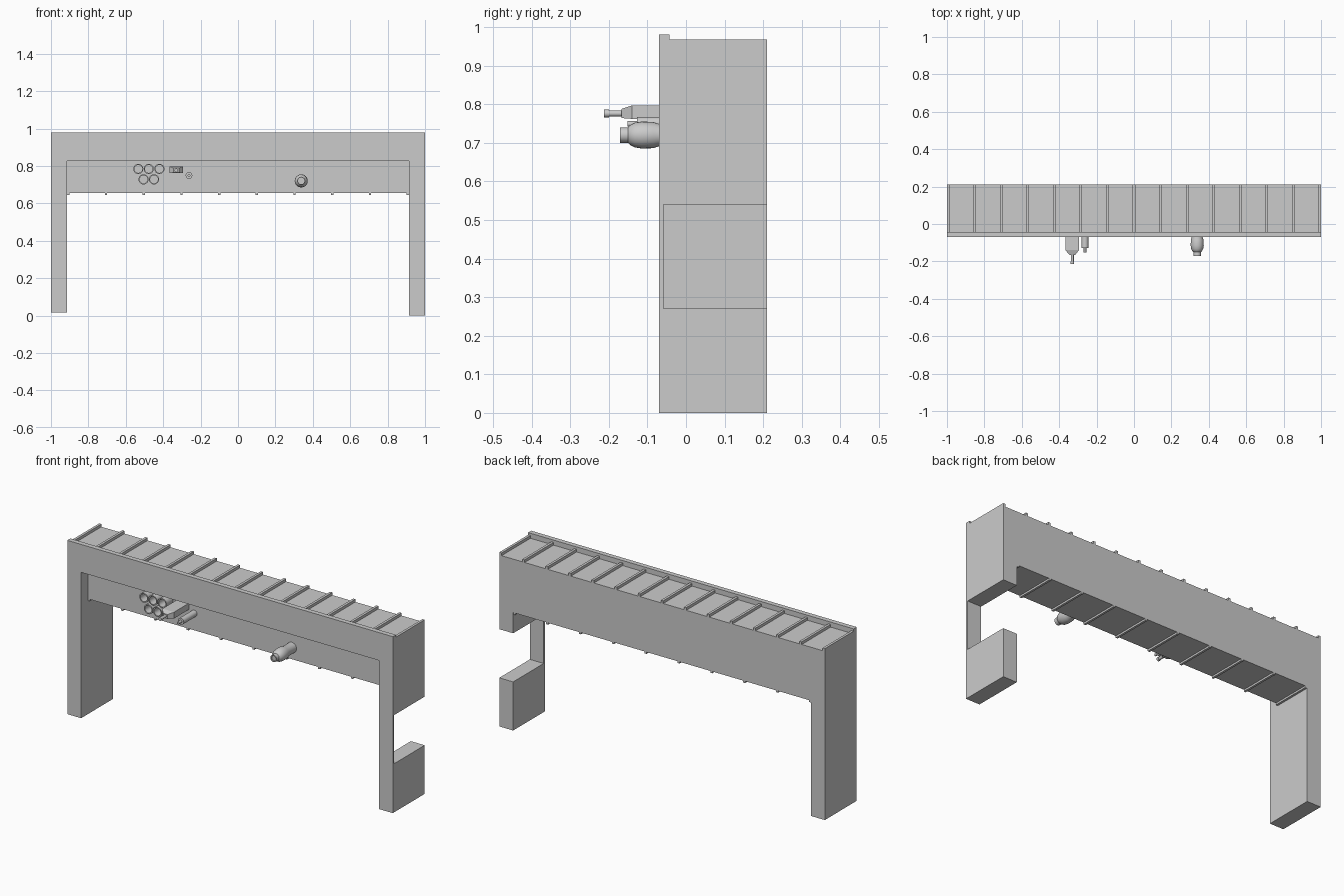
import bpy, bmesh, math
from mathutils import Vector

if "Cube" in bpy.data.objects:
    bpy.data.objects.remove(bpy.data.objects["Cube"])


def mesh_object(name, bm):
    bmesh.ops.recalc_face_normals(bm, faces=bm.faces)
    me = bpy.data.meshes.new(name)
    bm.to_mesh(me)
    bm.free()
    ob = bpy.data.objects.new(name, me)
    bpy.context.collection.objects.link(ob)
    return ob


def add_box(bm, x0, x1, y0, y1, z0, z1):
    verts = bmesh.ops.create_cube(bm, size=1)["verts"]
    for v in verts:
        v.co = Vector(((x0, x1)[v.co.x > 0], (y0, y1)[v.co.y > 0], (z0, z1)[v.co.z > 0]))


def lathe(name, x, z, profile, segments=24, closed=False):
    """Revolve (radius, y) points around an axis along y."""
    bm = bmesh.new()
    rings = []
    for r, y in profile:
        rings.append([bm.verts.new((x + r * math.cos(2 * math.pi * i / segments), y,
                                    z + r * math.sin(2 * math.pi * i / segments)))
                      for i in range(segments)])
    pairs = list(zip(rings, rings[1:]))
    if closed:
        pairs.append((rings[-1], rings[0]))
    else:
        bm.faces.new(rings[0])
        bm.faces.new(rings[-1])
    for a, b in pairs:
        for i in range(segments):
            j = (i + 1) % segments
            bm.faces.new((a[i], a[j], b[j], b[i]))
    ob = mesh_object(name, bm)
    bpy.ops.object.select_all(action='DESELECT')
    ob.select_set(True)
    bpy.context.view_layer.objects.active = ob
    bpy.ops.object.shade_smooth_by_angle(angle=math.radians(35))
    return ob


# Gantry: portal outline extruded front to back
IN, BACK, FRONT, PANEL = 0.915, 0.21, -0.07, -0.01
outline = [(-1, 0.015), (-IN, 0.015), (-IN, 0.655), (IN, 0.655),
           (IN, 0), (1, 0), (1, 0.98), (-1, 0.98)]
bm = bmesh.new()
face = bm.faces.new([bm.verts.new((x, FRONT, z)) for x, z in outline])
ext = bmesh.ops.extrude_face_region(bm, geom=[face])["geom"]
bmesh.ops.translate(bm, vec=(0, BACK - FRONT, 0),
                    verts=[g for g in ext if isinstance(g, bmesh.types.BMVert)])
gantry = mesh_object("gantry_frame", bm)

# Cutters: recessed front panel, roof behind the lip, notch in the right leg
cuts = {"panel_cutter": (-IN, IN, -0.2, PANEL, 0.5, 0.825),
        "roof_cutter": (-1.1, 1.1, -0.043, 0.3, 0.952, 1.1),
        "leg_notch_cutter": (0.8, 1.1, -0.058, 0.3, 0.27, 0.54)}
for name, dims in cuts.items():
    bm = bmesh.new()
    add_box(bm, *dims)
    cutter = mesh_object(name, bm)
    cutter.hide_render = True
    cutter.hide_set(True)
    mod = gantry.modifiers.new(name, 'BOOLEAN')
    mod.operation, mod.solver, mod.object = 'DIFFERENCE', 'EXACT', cutter

# Roof ribs
bm = bmesh.new()
for i in range(15):
    x = -0.993 + i * 1.986 / 14
    add_box(bm, x - 0.007, x + 0.007, -0.043, BACK, 0.950, 0.967)
mesh_object("roof_ribs", bm)

# Underside ribs
bm = bmesh.new()
for i in range(10):
    x = -0.908 + i * 1.816 / 9
    add_box(bm, x - 0.006, x + 0.006, PANEL, BACK, 0.645, 0.657)
mesh_object("underside_ribs", bm)

# Cluster of five open tubes
for i, (x, z) in enumerate([(-0.533, 0.784), (-0.477, 0.784), (-0.42, 0.784),
                            (-0.505, 0.728), (-0.449, 0.728)]):
    lathe(f"open_tube_{i + 1}", x, z,
          [(0.027, PANEL), (0.027, -0.066), (0.021, -0.066), (0.021, PANEL)], closed=True)

# Box housing lofted through rectangles to a narrow nose: (half width, z low, z high, y)
bm = bmesh.new()
prev = None
for w, z0, z1, y in [(0.036, 0.762, 0.797, PANEL), (0.036, 0.762, 0.797, -0.14),
                     (0.014, 0.764, 0.788, -0.167)]:
    ring = [bm.verts.new((-0.33 + sx * w, y, z))
            for sx, z in ((-1, z0), (1, z0), (1, z1), (-1, z1))]
    if prev:
        for i in range(4):
            bm.faces.new((prev[i], prev[(i + 1) % 4], ring[(i + 1) % 4], ring[i]))
    else:
        bm.faces.new(ring)
    prev = ring
bm.faces.new(prev)
mesh_object("box_housing", bm)
lathe("box_nozzle", -0.33, 0.776,
      [(0.008, -0.16), (0.008, -0.2), (0.010, -0.2), (0.010, -0.213)], 16)

# Small round nozzle beside it
lathe("small_nozzle", -0.262, 0.749,
      [(0.018, PANEL), (0.018, -0.127), (0.007, -0.127), (0.007, -0.152)], 20)

# Large rounded lamp-like canister on the right
lathe("round_canister", 0.338, 0.72,
      [(0.029, PANEL), (0.029, -0.07), (0.034, -0.085), (0.035, -0.115), (0.032, -0.133),
       (0.025, -0.146), (0.020, -0.150), (0.020, -0.171), (0.014, -0.171), (0.014, -0.165)], 24)
